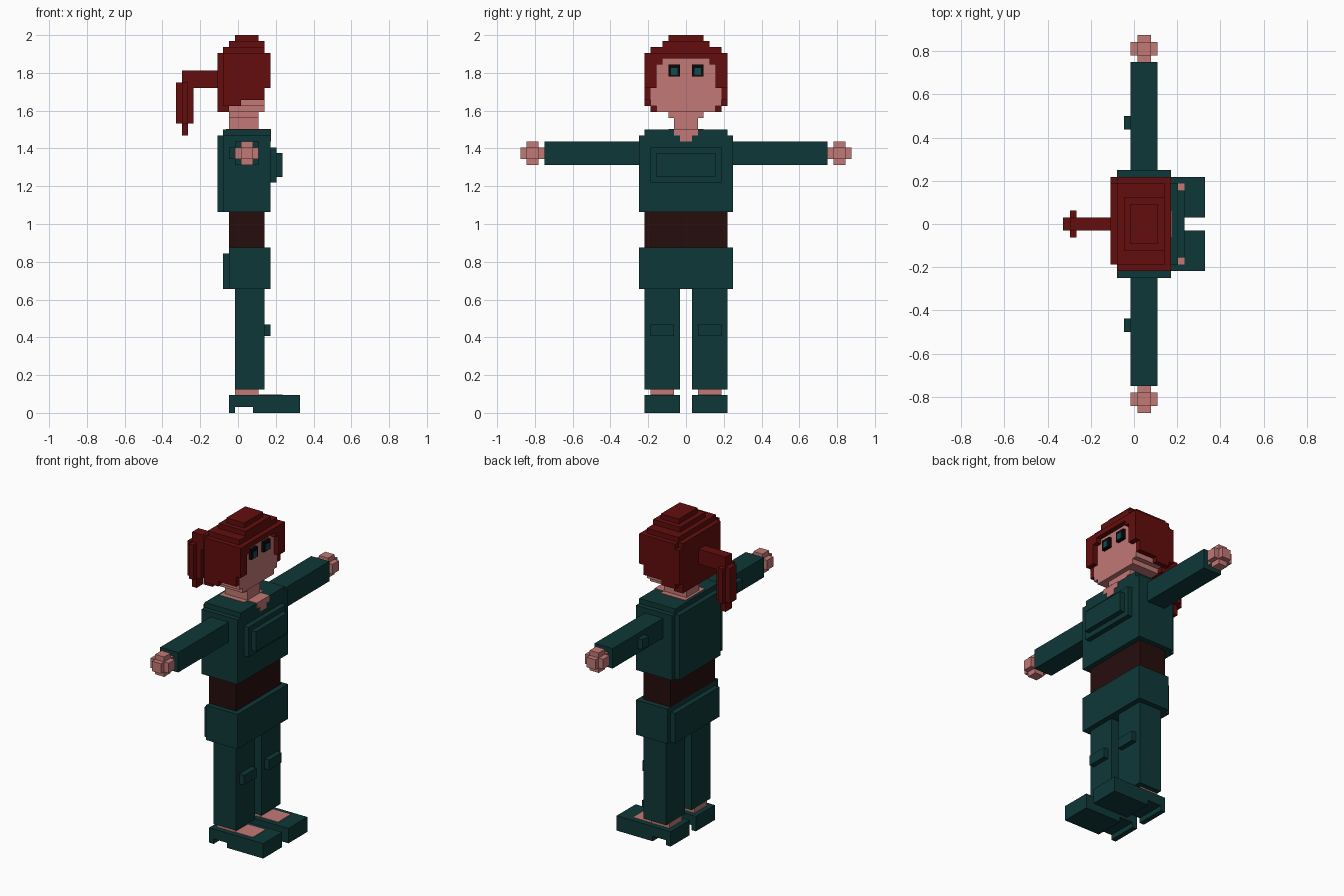
import bpy, bmesh

old = bpy.data.objects.get("Cube")
if old:
    bpy.data.objects.remove(old, do_unlink=True)

U = 1 / 32  # block size


def material(name, rgb):
    m = bpy.data.materials.new(name)
    m.use_nodes = True
    m.diffuse_color = (*rgb, 1)
    b = next(n for n in m.node_tree.nodes if n.type == 'BSDF_PRINCIPLED')
    b.inputs["Base Color"].default_value = (*rgb, 1)
    b.inputs["Roughness"].default_value = 0.8
    return m


TEAL = material("dark teal cloth", (0.0048, 0.039, 0.039))
RED = material("dark red hair", (0.125, 0.004, 0.004))
SKIN = material("pink skin", (0.54, 0.19, 0.18))
BROWN = material("dark brown belt", (0.02, 0.004, 0.004))
BLACK = material("black", (0.003, 0.003, 0.003))
IRIS = material("teal iris", (0.007, 0.07, 0.08))


def part(name, mat, *boxes, side=1):
    """Blocks given as x0, x1, y0, y1, z0, z1 in block units; side -1 mirrors across y."""
    bm = bmesh.new()
    for x0, x1, y0, y1, z0, z1 in boxes:
        y0, y1 = sorted((y0 * side, y1 * side))
        verts = bmesh.ops.create_cube(bm, size=1)["verts"]
        for v in verts:
            v.co = (((x0 + x1) / 2 + v.co.x * (x1 - x0) - 10.5) * U,
                    ((y0 + y1) / 2 + v.co.y * (y1 - y0)) * U,
                    ((z0 + z1) / 2 + v.co.z * (z1 - z0)) * U)
    me = bpy.data.meshes.new(name)
    bm.to_mesh(me)
    bm.free()
    me.materials.append(mat)
    ob = bpy.data.objects.new(name, me)
    bpy.context.collection.objects.link(ob)
    return ob


# Limbs, eyes and side hair, mirrored
for s, n in ((1, "far"), (-1, "near")):
    part(n + "_shoe", TEAL, (9, 21, 1, 7, 1, 3), (9, 10, 1, 7, 0, 1),
         (13, 21, 1, 7, 0, 1), side=s)
    part(n + "_foot_top", SKIN, (10, 18, 2, 6, 2.9, 3.1), side=s)
    part(n + "_ankle", SKIN, (10, 14, 2, 6, 3, 4), side=s)
    part(n + "_leg", TEAL, (10, 15, 1, 7, 4, 21), side=s)
    part(n + "_knee_patch", TEAL, (15, 16, 2, 6, 13, 15), side=s)
    part(n + "_arm", TEAL, (10, 14, 8, 24, 42, 46), side=s)
    part(n + "_elbow_patch", TEAL, (9, 10, 14, 16, 43, 45), side=s)
    part(n + "_hand", SKIN, (10, 14, 25, 27, 43, 45), (11, 13, 24, 28, 43, 45),
         (11, 13, 25, 27, 42, 46), side=s)
    part(n + "_eye", BLACK, (15, 15.6, 1, 3, 57, 59), side=s)
    part(n + "_iris", IRIS, (15.6, 15.7, 1.4, 2.5, 57.2, 58.4), side=s)
    # hair beside the face, stepped along its lower edge
    part(n + "_side_hair", RED, (8, 11, 6, 7, 52, 61), (11, 15, 6, 7, 53, 61),
         (15, 16, 5, 7, 55, 61), (15, 16, 4, 5, 59, 61), side=s)

# Hips and waist
part("hips", TEAL, (9, 16, -8, 8, 21, 28))
part("hips_back", TEAL, (8, 9, -7, 7, 21, 27))
part("waist", BROWN, (9, 15, -7, 7, 28, 34))

# Torso with back panel, shoulder step and chest pocket
part("torso", TEAL, (8, 16, -8, 8, 34, 47), (8, 16, -7, 7, 47, 48))
part("back_panel", TEAL, (7, 8, -6, 7, 34, 47))
part("chest_pocket", TEAL, (16, 17, -6, 6, 39, 45), (17, 18, -5, 5, 40, 44))

# Neck and open neckline
part("neckline", SKIN, (15, 16.1, -2, 2, 47, 48.1), (15, 16.1, -1, 1, 46, 47),
     (8.5, 14, -3, 3, 47.5, 48.1), (14, 15, -2, 2, 47.5, 48.1))
part("neck", SKIN, (9, 14, -2, 2, 48, 51))

# Head, tapering to the chin
part("head", SKIN, (9, 15, -6, 6, 52, 60), (9, 15, -5, 5, 51, 52),
     (9, 14, -3, 3, 50, 51))

# Hair cap in steps, back hair and fringe
part("hair_cap", RED, (8, 16, -7, 7, 60, 61), (8, 15, -6, 6, 61, 62),
     (9, 15, -4, 4, 62, 63), (10, 14, -3, 3, 63, 64))
part("back_hair", RED, (7, 9, -6, 6, 51, 61), (7, 8, 6, 7, 53, 60))

# Ponytail: horizontal tie and hanging tail
part("ponytail_tie", RED, (1, 7, -1, 1, 55, 58))
part("ponytail", RED, (0, 3, -1, 1, 49, 56), (1, 2, -2, 2, 49, 56),
     (1, 2, -1, 1, 47, 49))
